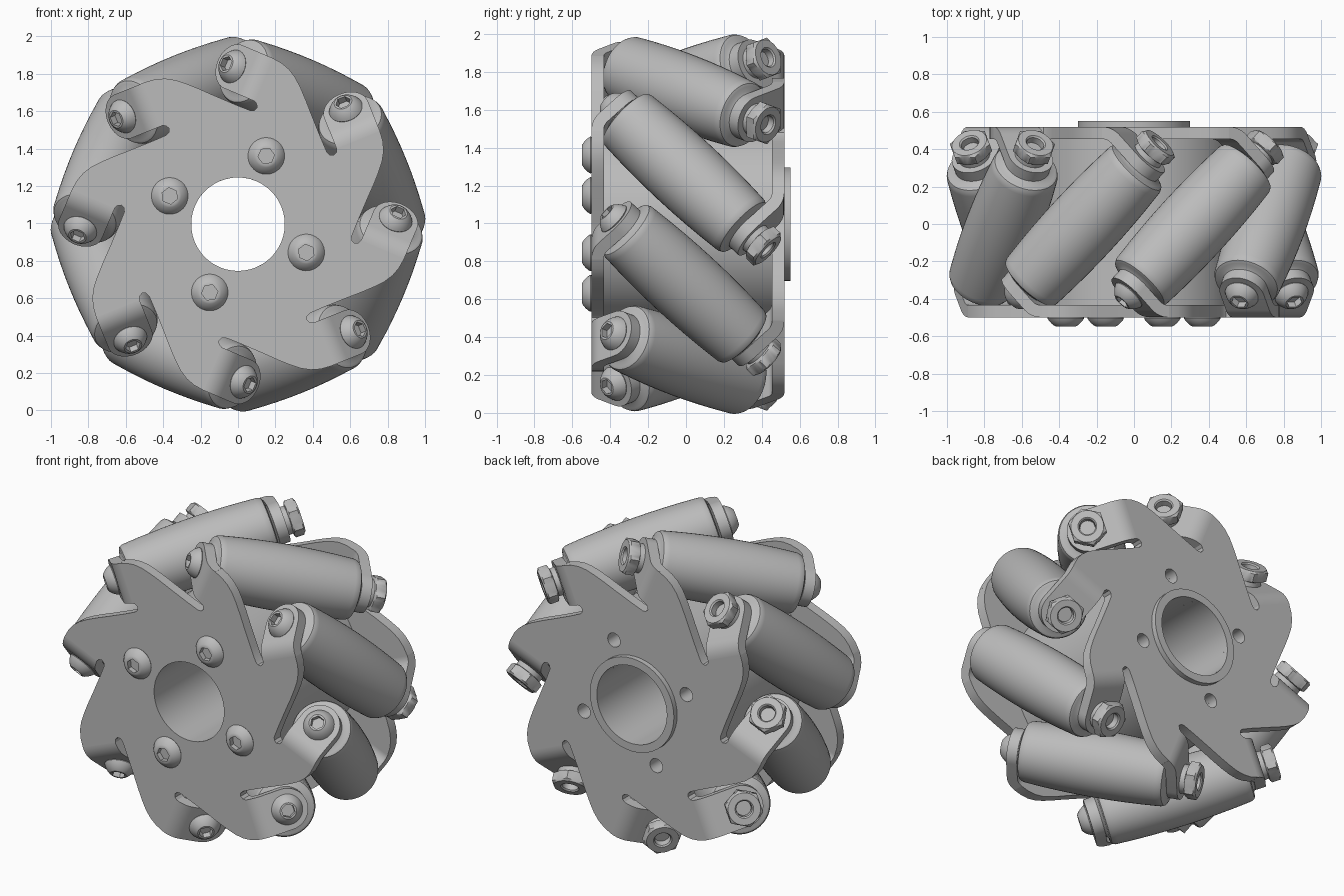
import bpy, bmesh, math
from mathutils import Matrix, Vector

if "Cube" in bpy.data.objects:
    bpy.data.objects.remove(bpy.data.objects["Cube"])

STEP = math.tau / 8
FIRST = math.radians(22)      # angle of the first roller
AXLE_R = 0.765                # distance of roller axes from the wheel centre
PLATE = 0.4765                # middle of each side plate
HALF = 0.0325                 # half the plate thickness
TAB = 0.125                   # half the tab width
SLIDE = 0.024                 # sideways offset of the roller axes

metal = bpy.data.materials.new("plain_grey")
metal.use_nodes = True
grey = (0.5, 0.5, 0.5, 1)
metal.diffuse_color = grey
metal.node_tree.nodes["Principled BSDF"].inputs["Base Color"].default_value = grey

centre = Matrix.Translation((0, 0.01, 0.996))
upright = Matrix.Rotation(math.pi / 2, 4, 'X')    # flat shapes face the front
flip = Matrix.Rotation(math.pi, 4, 'X')           # front side to back side
axle = (Matrix.Translation((AXLE_R, 0, 0)) @ Matrix.Rotation(math.pi / 4, 4, 'X')
        @ Matrix.Translation((0, -SLIDE, 0)))
seat_out = Matrix.Translation((0, 0, 0.522))      # outer face of a tab along the axle


def turn(angle):
    return Matrix.Rotation(-angle, 4, 'Y')


def place(name, mesh, matrix):
    ob = bpy.data.objects.new(name, mesh)
    bpy.context.collection.objects.link(ob)
    ob.matrix_world = centre @ matrix


def from_bmesh(name, bm):
    bmesh.ops.recalc_face_normals(bm, faces=bm.faces)
    mesh = bpy.data.meshes.new(name)
    bm.to_mesh(mesh)
    bm.free()
    mesh.materials.append(metal)
    mesh.shade_smooth()
    mesh.set_sharp_from_angle(angle=math.radians(35))
    return mesh


def lathe(name, profile, sides=36):
    """Spin (radius, height, shape) rings; shape 'hex' makes a six-sided ring."""
    bm = bmesh.new()
    rings = []
    for r, h, *shape in profile:
        ring = []
        for i in range(sides):
            a = math.tau * i / sides
            k = r
            if shape:
                k *= math.cos(math.pi / 6) / math.cos(a % (math.pi / 3) - math.pi / 6)
            ring.append(bm.verts.new((k * math.cos(a), k * math.sin(a), h)))
        rings.append(ring)
    for low, high in zip(rings, rings[1:]):
        for i in range(sides):
            j = (i + 1) % sides
            bm.faces.new((low[i], low[j], high[j], high[i]))
    bm.faces.new(rings[0])
    bm.faces.new(rings[-1])
    return from_bmesh(name, bm)


def circle(r, x=0, y=0, n=48):
    return [(x + r * math.cos(math.tau * i / n), y + r * math.sin(math.tau * i / n))
            for i in range(n)]


def flat_piece(name, outlines, depth):
    """Filled outline with holes, extruded to both sides."""
    cu = bpy.data.curves.new(name, 'CURVE')
    cu.dimensions, cu.fill_mode, cu.extrude = '2D', 'BOTH', depth / 2
    for pts in outlines:
        sp = cu.splines.new('POLY')
        sp.points.add(len(pts) - 1)
        for p, (x, y) in zip(sp.points, pts):
            p.co = (x, y, 0, 1)
        sp.use_cyclic_u = True
    ob = bpy.data.objects.new(name, cu)
    bpy.context.collection.objects.link(ob)
    mesh = bpy.data.meshes.new_from_object(ob)
    bpy.data.objects.remove(ob)
    bm = bmesh.new()
    bm.from_mesh(mesh)
    bmesh.ops.remove_doubles(bm, verts=bm.verts, dist=0.0005)
    return from_bmesh(name, bm)


# Hub bolt positions, given in the plate's own turned frame
bolt_angles = [math.radians(67.5) + i * math.pi / 2 for i in range(4)]
BOLT_R = 0.395


def bolt_holes(shift, sign=1):
    return [circle(0.045, BOLT_R * math.cos(a - shift), sign * BOLT_R * math.sin(a - shift), 20)
            for a in bolt_angles]


# Side plates: one tooth outline repeated eight times
tooth = [(0.69, -0.135), (0.75, -0.077), (0.80, -0.025), (0.84, 0.022), (0.868, 0.07),
         (0.884, 0.12), (0.89, 0.178), (0.64, 0.178), (0.632, 0.16), (0.613, 0.15),
         (0.594, 0.158), (0.585, 0.178), (0.583, 0.26)]
outline = []
for i in range(8):
    c, s = math.cos(i * STEP), math.sin(i * STEP)
    outline += [(x * c - y * s, x * s + y * c) for x, y in tooth]

outward = upright @ Matrix.Translation((0, 0, PLATE))
front = flat_piece("front_plate", [outline, circle(0.25)] + bolt_holes(FIRST), 2 * HALF)
place("front_plate", front, turn(FIRST) @ outward)
back = flat_piece("back_plate", [outline, circle(0.25)] + bolt_holes(FIRST, -1), 2 * HALF)
place("back_plate", back, turn(FIRST) @ flip @ outward)

# Hub drum and rear collar
drum = flat_piece("hub_drum", [circle(0.55, n=72), circle(0.25)] + bolt_holes(0), 0.89)
place("hub_drum", drum, upright)
collar = flat_piece("rear_collar", [circle(0.30), circle(0.25)], 0.05)
place("rear_collar", collar, upright @ Matrix.Translation((0, 0, -0.517)))


# Bent tab: a ribbon following flat, bend, straight and rounded end
def make_tab(name, slide):
    bend, rad = 0.178, 0.1
    stations = [(bend - 0.004, -PLATE, 0, TAB)]
    for i in range(7):
        a = math.pi / 4 * i / 6
        stations.append((bend + rad * math.sin(a), -PLATE + rad * (1 - math.cos(a)), a, TAB))
    mid = 0.49 * math.sqrt(0.5)
    for i in range(13):
        b = math.pi / 2 * i / 12
        u = (slide + TAB * math.sin(b)) * math.sqrt(0.5)
        stations.append((mid + u, -mid + u, math.pi / 4, max(TAB * math.cos(b), 0.004)))
    bm = bmesh.new()
    rows = []
    for t, y, a, w in stations:
        n = Vector((0, -math.cos(a), math.sin(a))) * HALF
        p = Vector((AXLE_R, y, t))
        e = Vector((w, 0, 0))
        rows.append([bm.verts.new(v) for v in (p + n - e, p + n + e, p - n + e, p - n - e)])
    for a, b in zip(rows, rows[1:]):
        for i in range(4):
            j = (i + 1) % 4
            bm.faces.new((a[i], a[j], b[j], b[i]))
    bm.faces.new(rows[0])
    bm.faces.new(rows[-1])
    return from_bmesh(name, bm)


front_tab = make_tab("front_tab", -SLIDE)
back_tab = make_tab("back_tab", SLIDE)

# Slightly barrelled roller with rounded shoulders and short end collars
half_roller = [(0.115, 0.462), (0.135, 0.446), (0.158, 0.444), (0.173, 0.437), (0.181, 0.42)]
barrel = [(0.183 + 0.016 * (1 - (s / 4) ** 2), 0.4 * s / 4) for s in range(-4, 5)]
roller = lathe("roller", [(r, -s) for r, s in half_roller] + barrel + half_roller[::-1], 48)


# Button head: a spherical cap with a hexagonal socket, seated at height zero
def head_profile(r, h):
    low, high = math.radians(28), math.radians(62)
    dome = []
    for i in range(7):
        a = low + (high - low) * i / 6
        rise = (math.sin(a) - math.sin(low)) / (math.sin(high) - math.sin(low))
        dome.append((r * math.cos(a) / math.cos(low), h * (0.1 + 0.9 * rise)))
    return [(r * 0.97, 0)] + dome + [(r * 0.45, h, 'hex'), (r * 0.45, h * 0.35, 'hex')]


axle_head = lathe("axle_head", head_profile(0.092, 0.06))
hub_head = lathe("hub_bolt_head", head_profile(0.098, 0.05))
shaft = lathe("axle_shaft", [(0.045, -0.58), (0.045, 0.53)], 24)
hub_shaft = lathe("hub_bolt_shaft", [(0.044, -0.38), (0.044, 0.5)], 20)
nut = lathe("axle_nut", [(0.088, 0), (0.085, 0.03), (0.1, 0.034), (0.115, 0.04, 'hex'),
                         (0.115, 0.092, 'hex'), (0.096, 0.102), (0.055, 0.102),
                         (0.047, 0.094), (0.047, 0.02)])

# Eight rollers with their tabs and fixings
for i in range(8):
    spin = turn(FIRST + i * STEP)
    n = f"_{i + 1}"
    place("roller" + n, roller, spin @ axle)
    place("axle_shaft" + n, shaft, spin @ axle)
    place("front_tab" + n, front_tab, spin)
    place("back_tab" + n, back_tab, spin @ flip)
    place("axle_head" + n, axle_head, spin @ axle @ seat_out)
    place("axle_nut" + n, nut, spin @ axle @ flip @ seat_out)

# Four hub bolts
for i, a in enumerate(bolt_angles):
    seat = turn(a) @ Matrix.Translation((BOLT_R, 0, 0)) @ upright
    place(f"hub_bolt_shaft_{i + 1}", hub_shaft, seat)
    place(f"hub_bolt_head_{i + 1}", hub_head, seat @ Matrix.Translation((0, 0, 0.509)))
